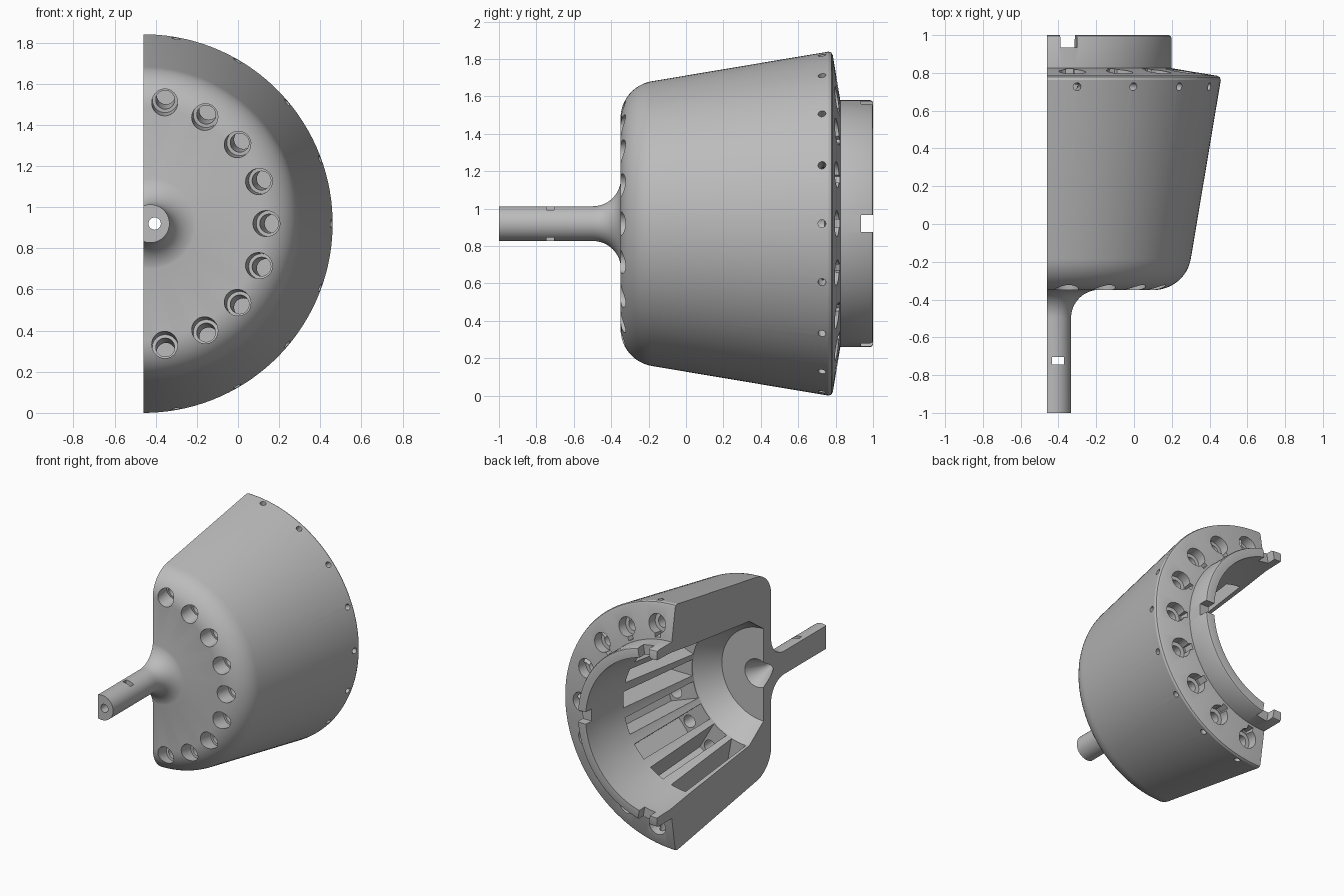
import bpy, bmesh, math
from mathutils import Vector, Matrix

if "Cube" in bpy.data.objects:
    bpy.data.objects.remove(bpy.data.objects["Cube"])

AX, AZ = -0.46, 0.92                      # main axis runs along y
ANGLES = [math.radians(a) for a in range(-80, 81, 20)]

grey = bpy.data.materials.new("plain grey")
grey.diffuse_color = (0.5, 0.5, 0.5, 1)
grey.use_nodes = True
grey.node_tree.nodes["Principled BSDF"].inputs["Base Color"].default_value = grey.diffuse_color


def make_object(name, bm):
    bmesh.ops.recalc_face_normals(bm, faces=bm.faces)
    me = bpy.data.meshes.new(name)
    bm.to_mesh(me)
    bm.free()
    me.materials.append(grey)
    ob = bpy.data.objects.new(name, me)
    bpy.context.collection.objects.link(ob)
    return ob


def arc(cr, cy, rad, a0, a1, n):
    return [(cr + rad * math.cos(math.radians(a0 + (a1 - a0) * i / n)),
             cy + rad * math.sin(math.radians(a0 + (a1 - a0) * i / n))) for i in range(n + 1)]


def revolve(name, profile, cx, seg):
    """Turn (radius, y) points about an axis along y at x = cx."""
    bm = bmesh.new()
    rings = []
    for k in range(seg):
        a = 2 * math.pi * (k + 0.5) / seg
        rings.append([bm.verts.new((cx + r * math.cos(a), y, AZ + r * math.sin(a)))
                      for r, y in profile])
    for k in range(seg):
        p, q = rings[k], rings[(k + 1) % seg]
        for i in range(len(profile) - 1):
            bm.faces.new((p[i], p[i + 1], q[i + 1], q[i]))
    bmesh.ops.remove_doubles(bm, verts=bm.verts, dist=1e-5)
    return make_object(name, bm)


def polar(a):
    """Local (radial, y, tangent) frame at angle a round the main axis."""
    c, s = math.cos(a), math.sin(a)
    return Matrix(((c, 0, -s, AX), (0, 1, 0, 0), (s, 0, c, AZ), (0, 0, 0, 1)))


def add_cyl(bm, m, p0, p1, r0, r1=None, seg=28):
    p0, p1 = Vector((*p0, 0)), Vector((*p1, 0))
    d = p1 - p0
    rot = Vector((0, 0, 1)).rotation_difference(d).to_matrix().to_4x4()
    bmesh.ops.create_cone(bm, cap_ends=True, segments=seg, radius1=r0,
                          radius2=r0 if r1 is None else r1, depth=d.length,
                          matrix=m @ Matrix.Translation((p0 + p1) / 2) @ rot)


def add_box(bm, m, lo, hi, tilt=0.0):
    lo, hi = Vector(lo), Vector(hi)
    vs = bmesh.ops.create_cube(bm, size=1)["verts"]
    for v in vs:
        p = Vector([(lo[i] + hi[i]) / 2 + v.co[i] * (hi[i] - lo[i]) for i in range(3)])
        p.x += tilt * p.y                 # shear outward along the cone wall
        v.co = m @ p


def apply_bool(ob, other, op="DIFFERENCE"):
    mod = ob.modifiers.new("bool", "BOOLEAN")
    mod.operation, mod.solver, mod.object = op, "EXACT", other
    bpy.context.view_layer.objects.active = ob
    bpy.ops.object.modifier_apply(modifier=mod.name)
    bpy.data.objects.remove(other)


def cut(ob, build, angles=ANGLES):
    bm = bmesh.new()
    for a in angles:
        build(bm, polar(a))
    apply_bool(ob, make_object("cutter", bm))


# hollow cone body with rear collar
outer = [(0, -0.35)] + arc(0.564, -0.15, 0.2, -90, -9.5, 12)
outer += [(0.917, 0.745), (0.92, 0.762), (0.915, 0.777), (0.9, 0.785), (0.66, 0.825),
          (0.66, 0.985), (0.655, 0.996), (0.645, 1.0)]
inner = [(0.59, 1.0), (0.585, 0.84), (0.55, 0.60), (0.465, -0.09), (0.345, -0.26), (0, -0.26)]
body = revolve("drum_half", outer + inner, AX, 128)

# shaft flaring into the front face
shaft = revolve("shaft", [(0, -1), (0.093, -1)] + arc(0.243, -0.498, 0.15, 180, 90, 12)
                + [(0.243, -0.31), (0, -0.31)], -0.426, 48)
apply_bool(body, shaft, "UNION")

# tilted channels: line of centres through the wall
T = 0.148
def line(y):
    return (0.648 + T * y, y)

# front counterbores and narrower bores
cut(body, lambda bm, m: add_cyl(bm, m, line(-0.5), line(-0.25), 0.063))
cut(body, lambda bm, m: add_cyl(bm, m, line(-0.3), line(-0.04), 0.046))
# long pockets open to the cavity
cut(body, lambda bm, m: add_box(bm, m, (0.38, -0.08, -0.06), (0.712, 0.61, 0.06), T))
# rear sockets, their bores and key notches
cut(body, lambda bm, m: add_cyl(bm, m, line(0.735), line(0.95), 0.07))
cut(body, lambda bm, m: add_cyl(bm, m, line(0.57), line(0.78), 0.042))
cut(body, lambda bm, m: add_box(bm, m, (0.675, 0.75, -0.022), (0.77, 0.9, 0.022)))
# small radial screw holes in the rim
cut(body, lambda bm, m: add_cyl(bm, m, (0.77, 0.727), (1.0, 0.727), 0.021, seg=16))
# collar notches
cut(body, lambda bm, m: add_box(bm, m, (0.5, 0.935, -0.045), (0.75, 1.1, 0.045)),
    [ANGLES[0], 0, ANGLES[-1]])

# shaft bore, countersink and cross slot
cut(body, lambda bm, m: add_cyl(bm, m, (0.055, -1.1), (0.055, 0), 0.03), [0])
cut(body, lambda bm, m: add_cyl(bm, m, (0.05, -0.42), (0.05, -0.25), 0.025, 0.11), [0])
cut(body, lambda bm, m: add_box(bm, m, (0.027, -0.745, -0.3), (0.09, -0.705, 0.3)), [0])

# flat face where the drum is halved
cut(body, lambda bm, m: add_box(bm, m, (-2, -2, -2), (0, 2, 2)), [0])

bpy.ops.object.select_all(action="DESELECT")
body.select_set(True)
bpy.context.view_layer.objects.active = body
bpy.ops.object.shade_smooth_by_angle(angle=math.radians(28))
